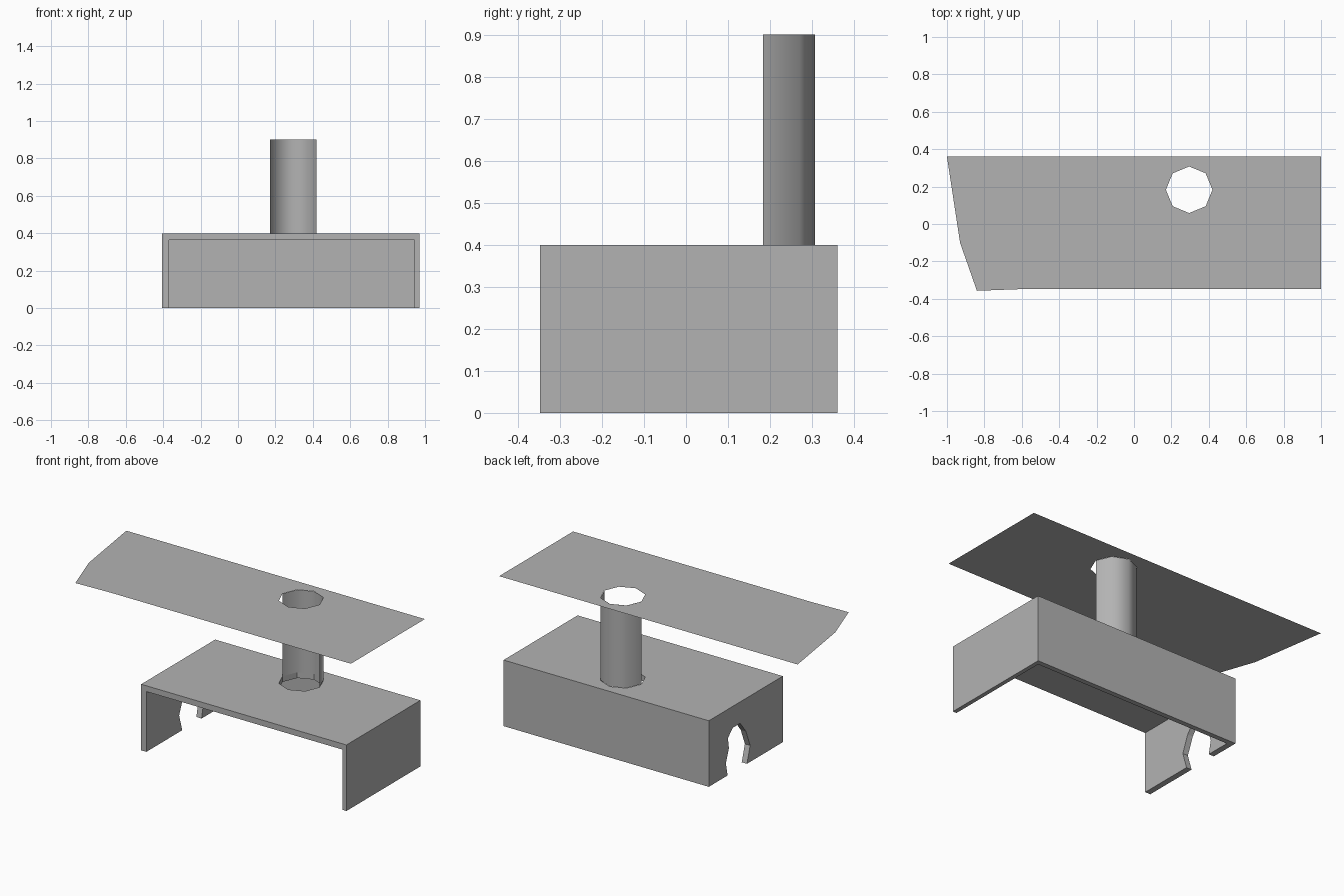
import bpy, bmesh, math
from mathutils import Matrix

if "Cube" in bpy.data.objects:
    bpy.data.objects.remove(bpy.data.objects["Cube"])

grey = bpy.data.materials.new("dark_grey")
grey.diffuse_color = (0.45, 0.45, 0.45, 1)
grey.use_nodes = True
grey.node_tree.nodes["Principled BSDF"].inputs["Base Color"].default_value = grey.diffuse_color


def add(name, me):
    ob = bpy.data.objects.new(name, me)
    bpy.context.collection.objects.link(ob)
    return ob


def plate(name, loops, matrix):
    """Flat filled outline; extra loops are holes."""
    cu = bpy.data.curves.new(name, 'CURVE')
    cu.dimensions = '2D'
    cu.fill_mode = 'BOTH'
    for pts in loops:
        sp = cu.splines.new('POLY')
        sp.points.add(len(pts) - 1)
        for p, (x, y) in zip(sp.points, pts):
            p.co = (x, y, 0, 1)
        sp.use_cyclic_u = True
    tmp = add(name + "_outline", cu)
    dg = bpy.context.evaluated_depsgraph_get()
    me = bpy.data.meshes.new_from_object(tmp.evaluated_get(dg))
    bpy.data.objects.remove(tmp)
    me.transform(matrix)
    return add(name, me)


def prism(name, pts, lo, hi, along_x=False):
    """Closed solid: outline in xy extruded along z, or outline in yz along x."""
    n = len(pts)
    vs = [((h, a, b) if along_x else (a, b, h)) for h in (lo, hi) for a, b in pts]
    fs = [list(range(n))[::-1], list(range(n, 2 * n))]
    fs += [(i, (i + 1) % n, (i + 1) % n + n, i + n) for i in range(n)]
    me = bpy.data.meshes.new(name)
    me.from_pydata(vs, [], fs)
    bm = bmesh.new()
    bm.from_mesh(me)
    bmesh.ops.recalc_face_normals(bm, faces=bm.faces)
    bm.to_mesh(me)
    bm.free()
    return add(name, me)


def rect(x0, x1, y0, y1):
    return [(x0, y0), (x1, y0), (x1, y1), (x0, y1)]


def ring(r, count):
    return [(0.295 + r * math.cos(i * math.pi / 4), 0.183 + r * math.sin(i * math.pi / 4))
            for i in range(count)]


octagon = ring(0.1245, 8)

# Thin roof sheet with a ragged left end and an octagonal hole
sheet = [(-1, 0.36), (-0.93, -0.1), (-0.84, -0.357), (-0.6, -0.348),
         (1, -0.348), (1, 0.36)]
roof = plate("roof_sheet", [sheet, octagon], Matrix.Translation((0, 0, 0.9)))

# Half-round chimney, open towards the front
me = bpy.data.meshes.new("chimney")
me.from_pydata([(x, y, z) for z in (0.4, 0.9) for x, y in ring(0.1235, 5)], [],
               [(i, i + 5, i + 6, i + 1) for i in range(4)])
for p in me.polygons:
    p.use_smooth = True
chimney = add("chimney", me)

# Hollow box, open at the front and underneath
box = prism("room_box", rect(-0.405, 0.97, -0.348, 0.36), 0, 0.4)
arch = [(-0.005, -0.1), (-0.005, 0), (-0.035, 0.1), (0.005, 0.2), (0.06, 0.27),
        (0.13, 0.27), (0.177, 0.226), (0.168, 0.16), (0.197, 0.08),
        (0.18, 0), (0.18, -0.1)]
cutters = [
    prism("room_cutter", rect(-0.37, 0.945, -0.5, 0.33), -0.2, 0.365),
    prism("hole_cutter", octagon, 0.3, 0.5),
    prism("arch_cutter", arch, -0.5, -0.3, along_x=True),
]

# Carve the room, roof hole and side arch
for c in cutters:
    c.hide_render = True
    m = box.modifiers.new(c.name, 'BOOLEAN')
    m.operation = 'DIFFERENCE'
    m.solver = 'EXACT'
    m.object = c
dg = bpy.context.evaluated_depsgraph_get()
carved = bpy.data.meshes.new_from_object(box.evaluated_get(dg))
box.modifiers.clear()
box.data = carved
for c in cutters:
    bpy.data.objects.remove(c)

# One shared grey
for ob in (roof, chimney, box):
    ob.data.materials.clear()
    ob.data.materials.append(grey)
